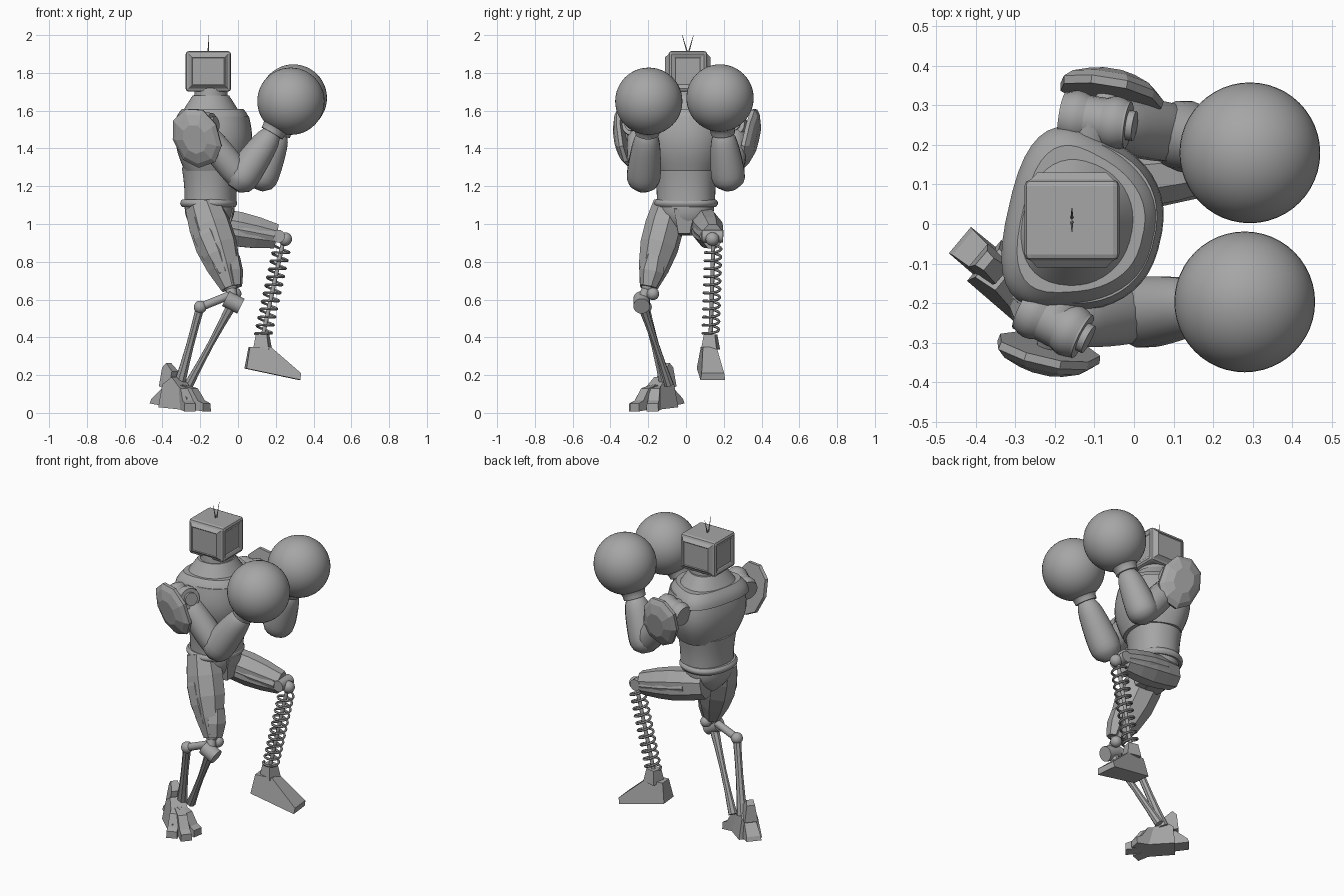
import bpy, bmesh, math
from mathutils import Vector, Matrix

cube = bpy.data.objects.get("Cube")
if cube:
    bpy.data.objects.remove(cube)

grey = bpy.data.materials.new("robot_grey")
grey.use_nodes = True
grey.diffuse_color = (.38, .38, .38, 1)
for node in grey.node_tree.nodes:
    if node.type == 'BSDF_PRINCIPLED':
        node.inputs["Base Color"].default_value = grey.diffuse_color

SIDEWAYS, UP = Vector((0, 1, 0)), Vector((0, 0, 1))
FORWARD = Vector((.97, -.22, 0))  # the torso is turned slightly to its right


def finish(name, bm, smooth=False):
    """Turn a bmesh into an object, keeping sharp edges when smooth."""
    bmesh.ops.recalc_face_normals(bm, faces=bm.faces[:])
    mesh = bpy.data.meshes.new(name)
    bm.to_mesh(mesh)
    bm.free()
    mesh.materials.append(grey)
    if smooth:
        for polygon in mesh.polygons:
            polygon.use_smooth = True
        mesh.set_sharp_from_angle(angle=math.radians(40))
    part = bpy.data.objects.new(name, mesh)
    bpy.context.collection.objects.link(part)
    return part


def loft(name, path, radii, sides=8, hint=None, flat=1, square=1, taper=0, smooth=False):
    """Skin cross-sections along a path; the first radius lies along the hint."""
    bm = bmesh.new()
    rings = []
    last = len(path) - 1
    for i, (point, radius) in enumerate(zip(path, radii)):
        tangent = (path[min(i + 1, last)] - path[max(i - 1, 0)]).normalized()
        wide = hint - tangent * tangent.dot(hint) if hint else tangent.orthogonal()
        wide.normalize()
        deep = tangent.cross(wide) * flat
        ring = []
        for k in range(sides):
            angle = math.tau * (k + .5) / sides
            c, s = (math.copysign(abs(f(angle)) ** square, f(angle)) for f in (math.cos, math.sin))
            ring.append(bm.verts.new(point + (wide * c + deep * s * (1 - taper * c)) * radius))
        rings.append(ring)
    for low, high in zip(rings, rings[1:]):
        for k in range(sides):
            bm.faces.new((low[k - 1], low[k], high[k], high[k - 1]))
    bm.faces.new(rings[0])
    bm.faces.new(rings[-1])
    return finish(name, bm, smooth)


def limb(name, start, end, first, second, bulge=0, steps=1, rounded=False, **style):
    """Straight tapering limb that swells in the middle, with optional round ends."""
    start, end = Vector(start), Vector(end)
    path, radii = [], []
    for i in range(steps + 1):
        t = i / steps
        radius = first + (second - first) * t + bulge * math.sin(math.pi * t)
        if rounded:
            radius *= max(.4, (1 - abs(2 * t - 1) ** 6) ** .5)
        path.append(start.lerp(end, t))
        radii.append(radius)
    return loft(name, path, radii, **style)


def rod(name, start, end, radius):
    return limb(name, start, end, radius, radius, sides=20, smooth=True)


def ball(name, centre, radius, segments=24):
    bm = bmesh.new()
    bmesh.ops.create_uvsphere(bm, u_segments=segments, v_segments=segments // 2, radius=radius)
    bmesh.ops.translate(bm, verts=bm.verts, vec=centre)
    return finish(name, bm, True)


def wedge(name, profile, origin, low, high, heading=0):
    """Side profile of (forward, height); half width runs from low to high."""
    bm = bmesh.new()
    floor = min(z for u, z in profile)
    span = max(z for u, z in profile) - floor
    outlines = []
    for side in (-1, 1):
        outlines.append([bm.verts.new((u, side * (low + (high - low) * (z - floor) / span), z))
                         for u, z in profile])
        bm.faces.new(outlines[-1])
    near, far = outlines
    for k in range(len(profile)):
        bm.faces.new((near[k - 1], near[k], far[k], far[k - 1]))
    turn = Matrix.Rotation(math.radians(heading), 4, 'Z')
    bmesh.ops.transform(bm, matrix=Matrix.Translation(origin) @ turn, verts=bm.verts)
    return finish(name, bm)


def panelled_box(name, centre, size, bevel):
    """Bevelled box with a framed panel on each wall."""
    bm = bmesh.new()
    bmesh.ops.create_cube(bm, size=1)
    bmesh.ops.scale(bm, vec=size, verts=bm.verts)
    bmesh.ops.translate(bm, vec=centre, verts=bm.verts)
    bmesh.ops.bevel(bm, geom=bm.edges[:], offset=bevel, segments=2, affect='EDGES', profile=.5)
    bm.normal_update()
    for wall in [f for f in bm.faces if f.calc_area() > .02 and abs(f.normal.z) < .1]:
        # side walls stand proud, the front and back are sunk
        rise = .018 if abs(wall.normal.y) > .5 else -.006
        for inset, depth in ((.024, rise), (.006, -.004)):
            bmesh.ops.inset_individual(bm, faces=[wall], thickness=inset, depth=depth)
    return finish(name, bm)


# Head with framed panels and two whisker antennae
panelled_box("head", (-.157, .01, 1.808), (.24, .205, .215), bevel=.016)
for side, sign in (("left", 1), ("right", -1)):
    limb("antenna_" + side, (-.157, .01 + sign * .004, 1.91), (-.157, .01 + sign * .03, 2),
         .004, .001, sides=6)


# Torso: each part rises straight up; the shoulders are widest at the back
def torso_part(name, x, bottom, top, first, second, bulge=0, square=.9, taper=0):
    limb(name, (x, 0, bottom), (x, 0, top), first, second, bulge, steps=8, sides=40,
         hint=FORWARD, flat=1.14, square=square, taper=taper, smooth=True)


torso_part("pelvis", -.15, 1.1, .94, .13, .05, .025)
torso_part("belt", -.155, 1.09, 1.13, .138, .138, .01)
torso_part("abdomen", -.145, 1.1, 1.3, .135, .15, -.005)
torso_part("chest", -.125, 1.28, 1.57, .15, .18, .03, square=.82, taper=.15)
torso_part("yoke", -.13, 1.53, 1.61, .192, .155, .008, square=.75, taper=.25)
torso_part("collar", -.143, 1.6, 1.68, .145, .095, taper=.1)
torso_part("neck", -.143, 1.65, 1.73, .09, .085, square=1)
wedge("front_guard", [(.08, 1.09), (.13, 1.08), (.11, .95), (.03, .94)], (-.155, -.01, 0), .03, .055)


# Arms: shoulder drum, upper arm, forearm, round glove and shield
def arm(side, sign, back, front, elbow, wrist, glove, shield, outward):
    back, front, elbow, wrist, glove, shield = map(
        Vector, (back, front, elbow, wrist, glove, shield))
    outward = Vector(outward).normalized()
    centre = (back + front) / 2
    rod(side + "_shoulder_drum", back, front, .06)
    for i, place in enumerate((.2, .8)):
        limb("%s_shoulder_band_%d" % (side, i), back.lerp(front, place - .17),
             back.lerp(front, place + .17), .06, .06, .008, steps=4, sides=20, smooth=True)
    rod(side + "_shoulder_cap", front, front.lerp(back, -.1), .038)
    rod(side + "_shoulder_mount", (-.15, sign * .1, 1.48), centre, .06)
    limb(side + "_upper_arm", centre, centre.lerp(elbow, 1.15), .065, .07, .01, steps=10,
         sides=12, hint=SIDEWAYS, rounded=True, smooth=True)
    limb(side + "_forearm", elbow.lerp(wrist, -.22), elbow.lerp(wrist, 1.1), .095, .058, .008,
         steps=12, sides=16, hint=SIDEWAYS, rounded=True, smooth=True)
    limb(side + "_glove_cuff", wrist, wrist.lerp(glove, .4), .064, .11, -.015, steps=4,
         sides=24, smooth=True)
    ball(side + "_glove", glove, .178, 48)
    limb(side + "_shoulder_shield", shield, shield + outward * .06, .16, .08, .035, steps=3,
         sides=9, hint=Vector((.35, 0, -1)), flat=.78, square=.9)
    rod(side + "_shield_post", centre, shield + outward * .01, .03)


arm("right", -1, back=(-.28, -.21, 1.5), front=(-.13, -.285, 1.53), elbow=(.015, -.225, 1.24),
    wrist=(.18, -.205, 1.48), glove=(.28, -.197, 1.65), shield=(-.215, -.31, 1.46),
    outward=(-.25, -1, -.2))
arm("left", 1, back=(-.18, .275, 1.5), front=(-.015, .25, 1.53), elbow=(.12, .225, 1.24),
    wrist=(.215, .195, 1.48), glove=(.293, .18, 1.667), shield=(-.06, .32, 1.46),
    outward=(.15, 1, -.2))

# Standing right thigh with raised armour
limb("right_thigh", (-.185, -.085, 1.1), (-.04, -.2, .66), .1, .052, .038, steps=4,
     hint=FORWARD, flat=.9)
limb("right_thigh_armour", (-.2, -.13, 1.04), (-.075, -.21, .74), .06, .045, .03, steps=3,
     hint=FORWARD, flat=.85)
limb("right_knee_guard", (-.03, -.165, .83), (-.01, -.2, .67), .04, .032, .012, steps=2,
     sides=6, hint=FORWARD, flat=1.4)

# Right knee joint and thin shin linkage
knee, hinge = Vector((-.04, -.2, .67)), Vector((-.025, -.235, .585))
lever = Vector((-.2, -.215, .56))
ball("right_knee_ball", knee, .036)
ball("right_knee_pin", (-.015, -.175, .63), .033)
rod("right_knee_link", knee, hinge, .028)
rod("right_knee_hinge", hinge + Vector((-.04, 0, .02)), hinge - Vector((-.04, 0, .02)), .044)
rod("right_lever", knee.lerp(hinge, .5), lever, .022)
ball("right_lever_joint", lever, .034)
limb("right_shin_front", hinge, (-.26, -.09, .15), .03, .026, -.01, steps=4)
limb("right_shin_back", lever, (-.31, -.11, .15), .024, .032, -.006, steps=4)

# Right foot: sole, heel spur, ankle fin and three toes
ANKLE, HEADING = Vector((-.31, -.15, 0)), -40
wedge("right_foot_body", [(-.09, .03), (-.08, .15), (-.02, .19), (.1, .08), (.1, .015)],
      ANKLE, .07, .04, HEADING)
wedge("right_heel_spur", [(-.17, .05), (-.16, .075), (-.09, .13), (-.06, .11), (-.06, .035)],
      ANKLE, .045, .035, HEADING)
wedge("right_ankle_fin", [(-.11, .14), (-.1, .24), (-.075, .265), (-.03, .22), (-.04, .13)],
      ANKLE, .04, .02, HEADING)
for name, turn, reach in (("outer", -28, .15), ("middle", 0, .19), ("inner", 30, .16)):
    wedge("right_toe_" + name, [(0, .03), (.02, .15), (reach * .55, .13), (reach * .8, .065),
                                (reach, .05), (reach, .008)], ANKLE, .032, .026, HEADING + turn)

# Raised left thigh with side strips
limb("left_thigh", (-.2, .09, 1.01), (.2, .14, .935), .085, .07, .022, steps=4, hint=UP, flat=.83)
for name, offset in (("inner", -.055), ("outer", .055)):
    limb("left_thigh_strip_" + name, (-.1, .105 + offset, .99), (.19, .135 + offset * .8, .935),
         .035, .028, .012, steps=2, sides=6, hint=UP, flat=.7)

# Left knee, spring shin and wedge foot
hinge, top, base = Vector((.215, .14, .935)), Vector((.24, .145, .91)), Vector((.13, .13, .4))
rod("left_knee_hinge", hinge - SIDEWAYS * .055, hinge + SIDEWAYS * .055, .034)
ball("left_knee_ball", (.25, .14, .92), .036)
rod("left_shin_rod", top, base, .011)
along = (top - base).normalized()
across = along.cross(SIDEWAYS).normalized()
TURNS, STEPS = 11, 18
coil = []
for k in range(TURNS * STEPS):
    spin = Matrix.Rotation(math.tau * k / STEPS, 3, along)
    coil.append(base.lerp(top, .02 + .92 * k / (TURNS * STEPS)) + spin @ across * .043)
loft("left_shin_spring", coil, [.007] * len(coil), sides=6, hint=along, smooth=True)
limb("left_ankle", base + UP * .015, base - UP * .065, .042, .06, sides=4, hint=FORWARD)
wedge("left_foot", [(.06, .35), (.17, .35), (.33, .21), (.325, .175), (.04, .235)],
      (0, .108, 0), .066, .036, heading=6)
